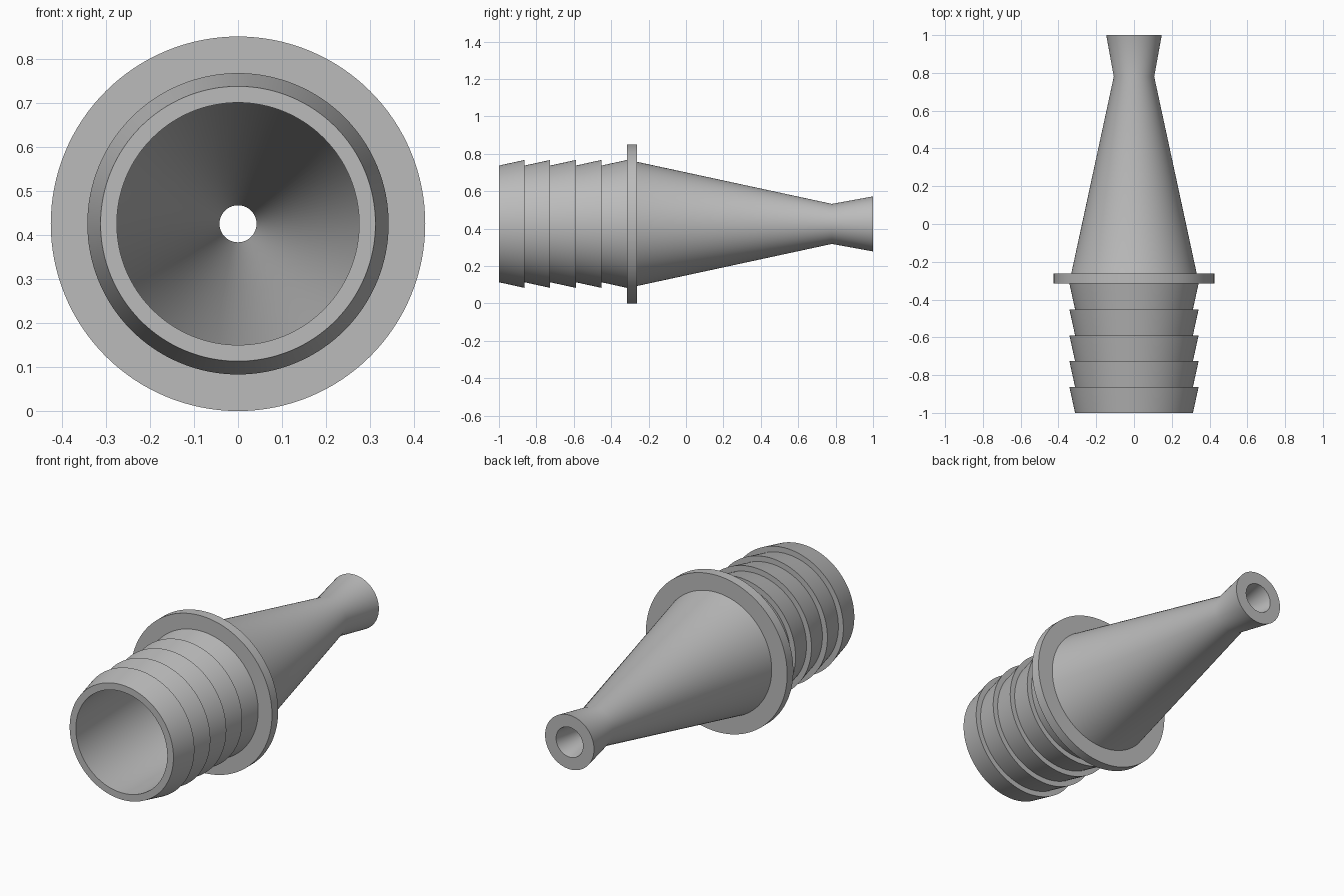
import bpy, bmesh, math
from mathutils import Matrix, Vector

cube = bpy.data.objects.get("Cube")
if cube:
    bpy.data.objects.remove(cube, do_unlink=True)

SEGMENTS = 128
AXIS_Z = 0.425          # height of the centre line
BARBS = 5
BARB_START, BARB_END = -1.0, -0.315
BARB_LOW, BARB_HIGH = 0.312, 0.342

# Single grey plastic
grey = bpy.data.materials.new("grey plastic")
grey.use_nodes = True
grey.diffuse_color = (0.5, 0.5, 0.5, 1)
grey.node_tree.nodes["Principled BSDF"].inputs["Base Color"].default_value = (0.5, 0.5, 0.5, 1)

# Profile as (radius, y): hose barbs first
profile = []
pitch = (BARB_END - BARB_START) / BARBS
for i in range(BARBS):
    y = BARB_START + i * pitch
    profile += [(BARB_LOW, y), (BARB_HIGH, y + pitch)]
# Collar
profile += [(0.425, BARB_END), (0.425, -0.262)]
# Tapered nozzle, waist and flared tip
profile += [(0.332, -0.262), (0.107, 0.78), (0.147, 1.0)]
# Bore, from the tip back to the open inlet
profile += [(0.081, 1.0), (0.042, 0.78), (0.275, -0.262), (0.275, -1.0)]


def lathe(name, points, material):
    """Revolve a closed profile about the y axis."""
    bm = bmesh.new()
    verts = [bm.verts.new((r, y, 0)) for r, y in points]
    edges = [bm.edges.new((a, b)) for a, b in zip(verts, verts[1:] + verts[:1])]
    bmesh.ops.spin(bm, geom=verts + edges, cent=(0, 0, 0), axis=(0, 1, 0),
                   angle=math.tau, steps=SEGMENTS, use_merge=True)
    bmesh.ops.remove_doubles(bm, verts=bm.verts, dist=0.0001)
    bmesh.ops.recalc_face_normals(bm, faces=bm.faces)
    bmesh.ops.transform(bm, matrix=Matrix.Translation(Vector((0, 0, AXIS_Z))), verts=bm.verts)
    mesh = bpy.data.meshes.new(name)
    bm.to_mesh(mesh)
    bm.free()
    mesh.materials.append(material)
    obj = bpy.data.objects.new(name, mesh)
    bpy.context.collection.objects.link(obj)
    bpy.ops.object.select_all(action="DESELECT")
    obj.select_set(True)
    bpy.context.view_layer.objects.active = obj
    bpy.ops.object.shade_smooth_by_angle(angle=math.radians(30))
    return obj


lathe("barbed_hose_nozzle", profile, grey)
